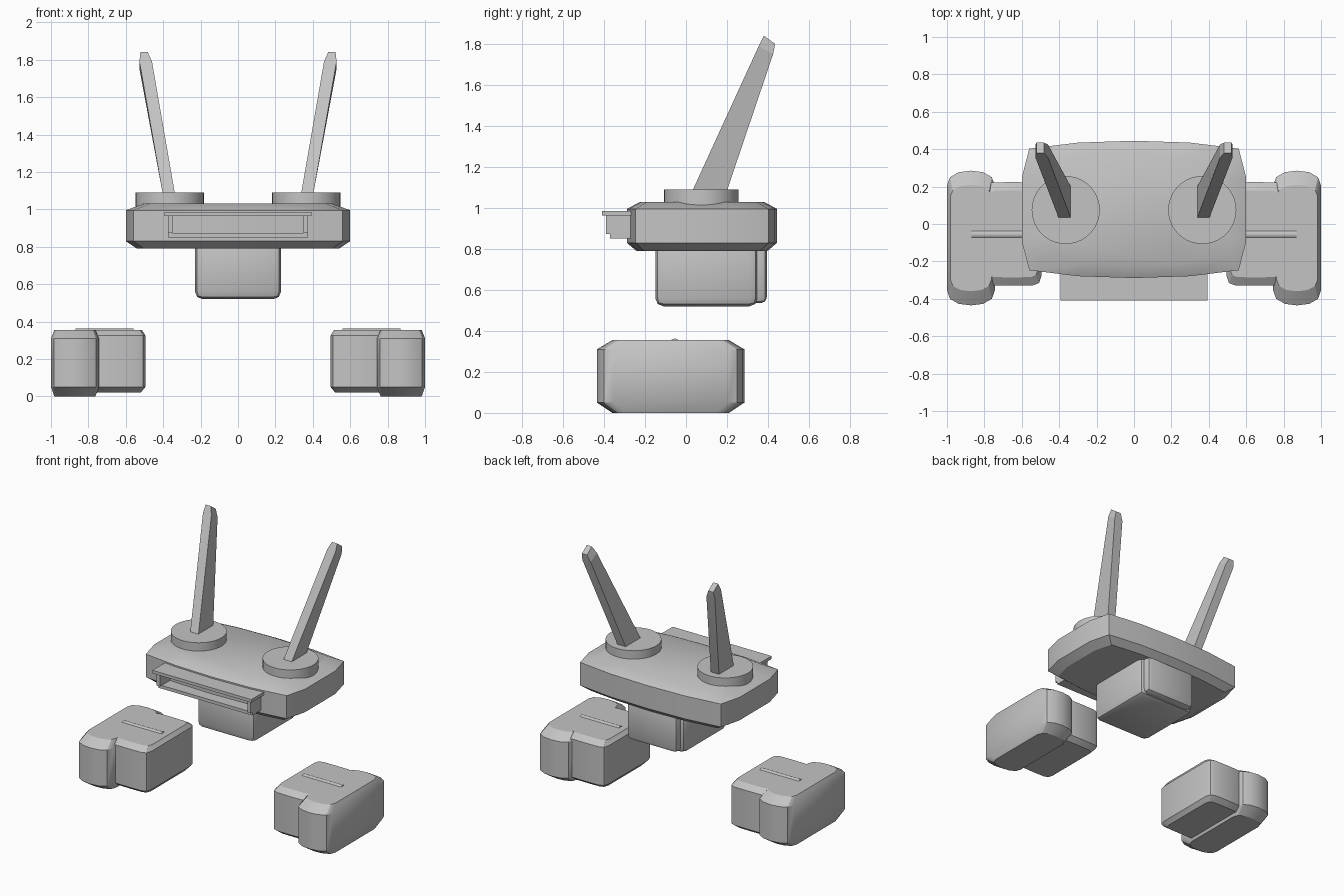
import bpy
import bmesh
from mathutils import Vector

cube = bpy.data.objects.get("Cube")
if cube:
    bpy.data.objects.remove(cube, do_unlink=True)

grey = bpy.data.materials.new("matte grey")
grey.use_nodes = True
COLOUR = (0.55, 0.55, 0.55, 1)
grey.diffuse_color = COLOUR
grey.node_tree.nodes["Principled BSDF"].inputs["Base Color"].default_value = COLOUR


def finish(name, bm, angle=0.5):
    """Turn a bmesh into a named, shaded object."""
    bmesh.ops.recalc_face_normals(bm, faces=bm.faces)
    mesh = bpy.data.meshes.new(name)
    bm.to_mesh(mesh)
    bm.free()
    mesh.materials.append(grey)
    obj = bpy.data.objects.new(name, mesh)
    bpy.context.collection.objects.link(obj)
    bpy.ops.object.select_all(action="DESELECT")
    obj.select_set(True)
    bpy.context.view_layer.objects.active = obj
    bpy.ops.object.shade_smooth_by_angle(angle=angle)
    return obj


def loft(name, sections, angle=0.5):
    """Skin a stack of matching cross-sections and cap both ends."""
    bm = bmesh.new()
    rings = [[bm.verts.new(p) for p in sec] for sec in sections]
    n = len(rings[0])
    for low, high in zip(rings, rings[1:]):
        for i in range(n):
            j = (i + 1) % n
            bm.faces.new((low[i], low[j], high[j], high[i]))
    bm.faces.new(rings[0][::-1])
    bm.faces.new(rings[-1])
    return finish(name, bm, angle)


def slab(name, centre, quarter, levels):
    """Stack scaled copies of an outline; quarter runs from side to end."""
    cx, cy = centre
    half = quarter + [(-x, y) for x, y in quarter[::-1] if x > 0]
    outline = half + [(-x, -y) for x, y in half]
    return loft(name, [[(cx + x * sx, cy + y * sy, z) for x, y in outline]
                       for z, sx, sy in levels])


def box(name, low, high, bevel=0.0):
    bm = bmesh.new()
    bmesh.ops.create_cube(bm, size=1)
    low, high = Vector(low), Vector(high)
    for v in bm.verts:
        v.co = (low + high) / 2 + v.co * (high - low)
    if bevel:
        bmesh.ops.bevel(bm, geom=bm.edges[:], offset=bevel, segments=2,
                        profile=0.5, affect="EDGES")
    return finish(name, bm)


def cylinder(name, centre, radius, depth, axis="Z"):
    bm = bmesh.new()
    bmesh.ops.create_cone(bm, cap_ends=True, segments=40, radius1=radius,
                          radius2=radius, depth=depth)
    for v in bm.verts:
        if axis == "X":
            v.co = Vector((v.co.z, v.co.y, -v.co.x))
        v.co += Vector(centre)
    return finish(name, bm)


# Head with bulging ends and chamfered rims
slab("head", (0, 0.078), [(0.6, 0.17), (0.56, 0.325), (0.3, 0.357), (0, 0.367)],
     [(0.79, 0.9, 0.87), (0.83, 1, 1), (0.995, 1, 1), (1.03, 0.84, 0.82)])

# Neck block and its rear panel
box("neck", (-0.23, -0.15, 0.52), (0.23, 0.35, 0.85), 0.04)
box("neck_rear_panel", (-0.2, 0.3, 0.535), (0.2, 0.395, 0.85), 0.03)

# Visor: overhanging shelf, side posts and lower ledge
box("visor_shelf", (-0.393, -0.41, 0.963), (0.393, -0.2, 0.985))
box("visor_ledge", (-0.373, -0.37, 0.85), (0.373, -0.2, 0.873))

for side, s in (("left", 1), ("right", -1)):
    box(side + "_visor_post", (s * 0.361 - 0.012, -0.39, 0.873),
        (s * 0.361 + 0.012, -0.2, 0.965))
    cylinder(side + "_ear_base", (s * 0.365, 0.075, 1.045), 0.182, 0.09)

    # Tapering antenna leaning outward and backward
    antenna = []
    for x0, x1, front, back in (
            (0.335, 0.4, (0.025, 1.07), (0.195, 1.07)),
            (0.46, 0.527, (0.355, 1.79), (0.425, 1.75)),
            (0.482, 0.522, (0.38, 1.84), (0.435, 1.8))):
        antenna.append([(s * x0, *front), (s * x1, *front),
                        (s * x1, *back), (s * x0, *back)])
    loft(side + "_antenna", antenna, 0.2)

    # Foot: long outer block, shorter inner block and raised rib
    slab(side + "_foot_outer", (s * 0.872, -0.075),
         [(0.128, 0.28), (0.112, 0.325), (0.065, 0.352), (0, 0.36)],
         [(0, 0.86, 0.79), (0.05, 1, 1), (0.31, 1, 1), (0.355, 0.86, 0.79)])
    slab(side + "_foot_inner", (s * 0.65, -0.053),
         [(0.155, 0.225), (0.143, 0.262), (0.11, 0.275), (0, 0.277)],
         [(0.02, 0.84, 0.86), (0.05, 1, 1), (0.325, 1, 1), (0.355, 0.88, 0.84)])
    cylinder(side + "_foot_rib", (s * 0.715, -0.055, 0.336), 0.026, 0.31, "X")
